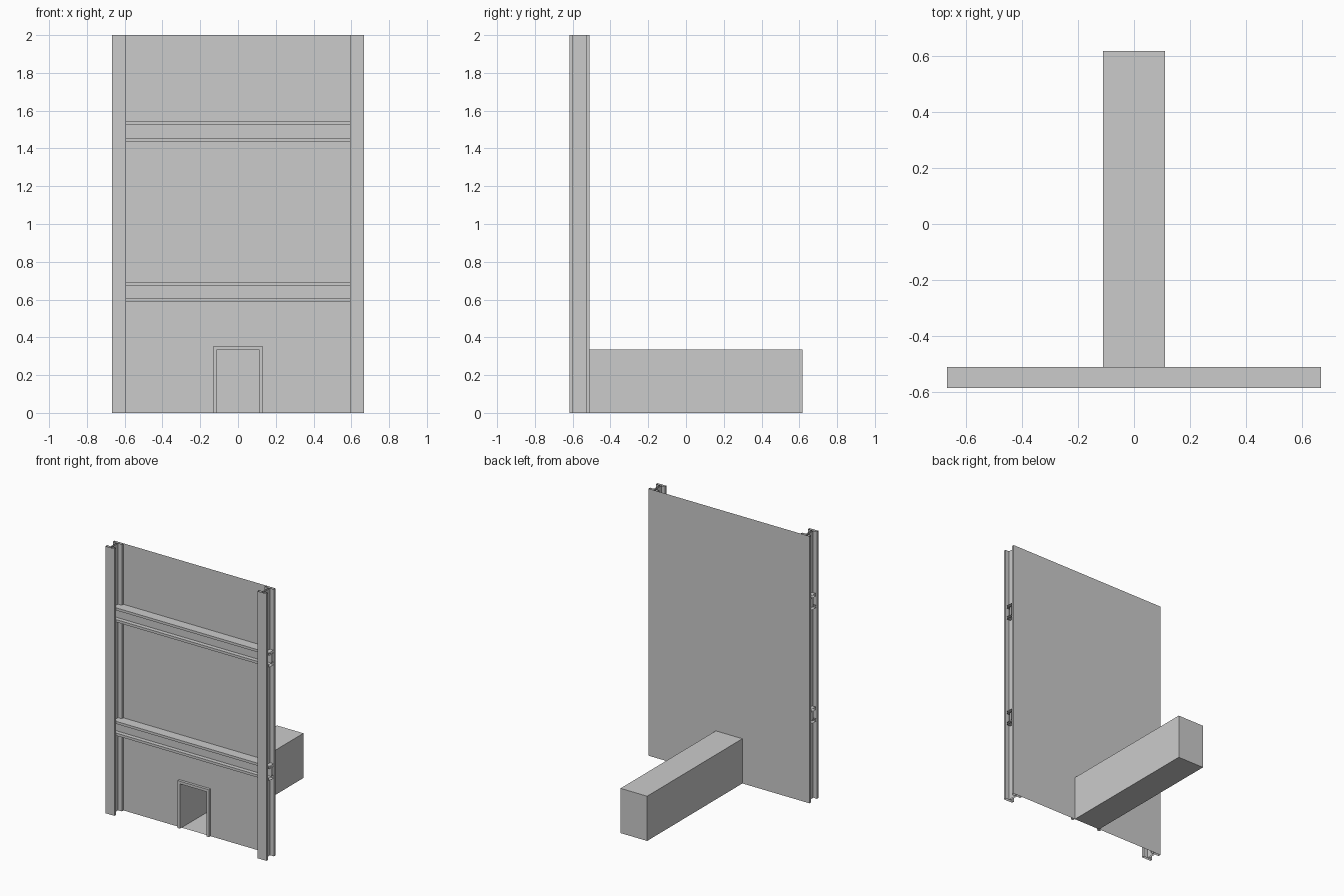
import bpy
import bmesh
from mathutils import Vector

cube = bpy.data.objects.get("Cube")
if cube:
    bpy.data.objects.remove(cube, do_unlink=True)

grey = bpy.data.materials.new("light grey")
grey.use_nodes = True
grey.diffuse_color = (0.6, 0.6, 0.6, 1)
grey.node_tree.nodes["Principled BSDF"].inputs["Base Color"].default_value = (0.6, 0.6, 0.6, 1)

HALF_W, HEIGHT = 0.667, 2.0
WALL_Y, BACK_Y = -0.51, 0.617
DEPTH, WIDTH = 0.107, 0.075        # steel section
FLANGE, WEB = 0.019, 0.012
DOOR_W, DOOR_H = 0.11, 0.335


def finish(name, bm):
    bmesh.ops.recalc_face_normals(bm, faces=bm.faces)
    mesh = bpy.data.meshes.new(name)
    bm.to_mesh(mesh)
    bm.free()
    mesh.materials.append(grey)
    obj = bpy.data.objects.new(name, mesh)
    bpy.context.collection.objects.link(obj)
    return obj


def sweep(name, points, offset):
    """Open-ended extrusion of a closed profile."""
    bm = bmesh.new()
    near = [bm.verts.new(p) for p in points]
    far = [bm.verts.new(Vector(p) + Vector(offset)) for p in points]
    for i in range(len(near)):
        j = (i + 1) % len(near)
        bm.faces.new((near[i], near[j], far[j], far[i]))
    return finish(name, bm)


def i_section():
    """Profile as (across, along depth) pairs, centred on the web."""
    w, d, t = WIDTH / 2, DEPTH / 2, WEB / 2
    half = [(w, -d), (w, FLANGE - d), (t, FLANGE - d),
            (t, d - FLANGE), (w, d - FLANGE), (w, d)]
    return half + [(-a, b) for a, b in reversed(half)]


# Columns at both sides of the wall
for side, label in ((1, "left"), (-1, "right")):
    x, y = side * (HALF_W - WIDTH / 2), WALL_Y - DEPTH / 2
    sweep(label + "_column", [(x + a, y + b, 0) for a, b in i_section()], (0, 0, HEIGHT))

# Horizontal rails
for z, label in ((0.64, "lower"), (1.49, "upper")):
    y = WALL_Y - WIDTH / 2
    sweep(label + "_rail", [(-HALF_W, y + a, z + b) for a, b in i_section()],
          (2 * HALF_W, 0, 0))

# Wall sheet with a doorway notch
bm = bmesh.new()
half = [(DOOR_W, DOOR_H), (DOOR_W, 0), (HALF_W, 0), (HALF_W, HEIGHT)]
outline = half + [(-x, z) for x, z in reversed(half)]
bm.faces.new([bm.verts.new((x, WALL_Y, z)) for x, z in outline])
finish("wall_panel", bm)

# Hollow duct behind the doorway, open at the front
bm = bmesh.new()
bmesh.ops.create_cube(bm, size=1)
for v in bm.verts:
    v.co = (v.co.x * 2 * DOOR_W, BACK_Y if v.co.y > 0 else WALL_Y,
            DOOR_H if v.co.z > 0 else 0)
front = [f for f in bm.faces if all(abs(v.co.y - WALL_Y) < 1e-4 for v in f.verts)]
bmesh.ops.delete(bm, geom=front, context="FACES_ONLY")
finish("rear_duct", bm)

# Doorway frame
bm = bmesh.new()
rim = 0.02
inner = [(-DOOR_W, 0), (-DOOR_W, DOOR_H), (DOOR_W, DOOR_H), (DOOR_W, 0)]
outer = [(x + (rim if x > 0 else -rim), z + (rim if z else 0)) for x, z in inner]
rows = [[bm.verts.new((x, y, z)) for x, z in path]
        for path, y in ((inner, WALL_Y), (inner, WALL_Y - rim),
                        (outer, WALL_Y - rim), (outer, WALL_Y))]
for a, b in zip(rows, rows[1:]):
    for i in range(3):
        bm.faces.new((a[i], a[i + 1], b[i + 1], b[i]))
finish("door_frame", bm)
